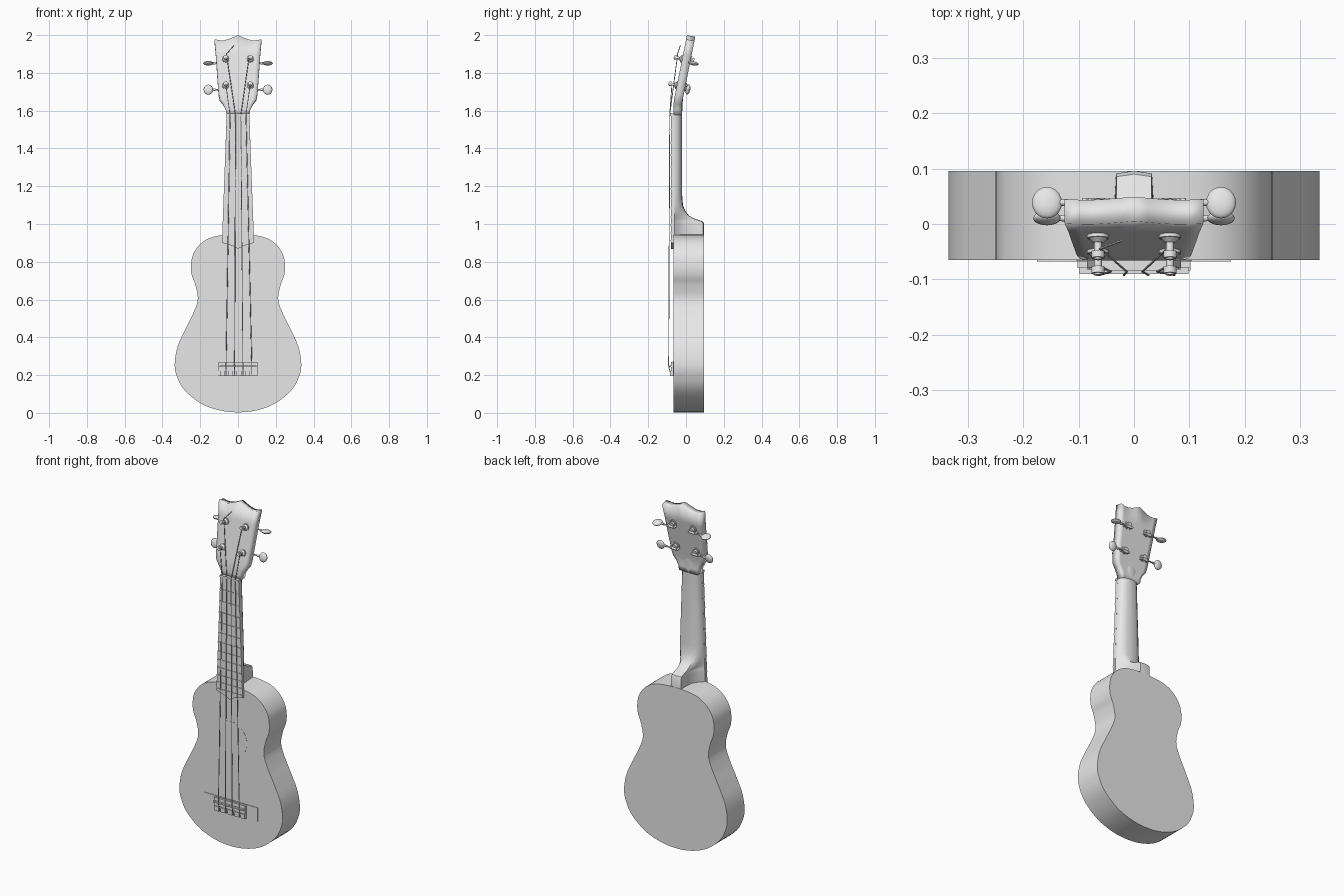
import bpy, bmesh, math
from mathutils import Vector, Matrix

if "Cube" in bpy.data.objects:
    bpy.data.objects.remove(bpy.data.objects["Cube"])

grey = bpy.data.materials.new("plain_grey")
grey.diffuse_color = (0.8, 0.8, 0.8, 1)
grey.use_nodes = True
grey.node_tree.nodes["Principled BSDF"].inputs["Base Color"].default_value = grey.diffuse_color


def finish(name, bm, smooth=True):
    bmesh.ops.recalc_face_normals(bm, faces=bm.faces[:])
    me = bpy.data.meshes.new(name)
    bm.to_mesh(me)
    bm.free()
    me.materials.append(grey)
    ob = bpy.data.objects.new(name, me)
    bpy.context.collection.objects.link(ob)
    if smooth:
        bpy.ops.object.select_all(action='DESELECT')
        ob.select_set(True)
        bpy.context.view_layer.objects.active = ob
        bpy.ops.object.shade_smooth_by_angle(angle=math.radians(35))
    return ob


def prism(name, outline, y0, y1):
    """Extrude an (x, z) outline from y0 to y1."""
    bm = bmesh.new()
    f = bm.faces.new([bm.verts.new((x, y0, z)) for x, z in outline])
    r = bmesh.ops.extrude_face_region(bm, geom=[f])
    vs = [v for v in r["geom"] if isinstance(v, bmesh.types.BMVert)]
    bmesh.ops.translate(bm, verts=vs, vec=(0, y1 - y0, 0))
    return finish(name, bm)


def box(name, x, y0, y1, z0, z1, cx=0):
    return prism(name, [(cx - x, z0), (cx + x, z0), (cx + x, z1), (cx - x, z1)], y0, y1)


def rod(bm, a, b, r, r2=None, n=12):
    """Add a cylinder or cone from a to b."""
    a, b = Vector(a), Vector(b)
    d = b - a
    m = Matrix.Translation((a + b) / 2) @ d.to_track_quat('Z', 'Y').to_matrix().to_4x4()
    bmesh.ops.create_cone(bm, cap_ends=True, segments=n, radius1=r,
                          radius2=r if r2 is None else r2, depth=d.length, matrix=m)


def spline(pts, n=6):
    """Smooth open path through the points."""
    p = [Vector(q) for q in pts]
    p = [Vector((-p[1].x, p[1].y))] + p + [Vector((-p[-2].x, p[-2].y))]
    out = []
    for a, b, c, d in zip(p, p[1:], p[2:], p[3:]):
        for i in range(n):
            t = i / n
            out.append(0.5 * (2 * b + (c - a) * t + (2 * a - 5 * b + 4 * c - d) * t * t
                              + (3 * b - a - 3 * c + d) * t ** 3))
    return out + [p[-2]]


# Body: mirrored figure-eight outline
half = spline([(0, 0.003), (0.1, 0.014), (0.2, 0.052), (0.285, 0.123), (0.324, 0.195),
               (0.335, 0.26), (0.32, 0.35), (0.28, 0.44), (0.238, 0.525), (0.213, 0.6),
               (0.225, 0.675), (0.245, 0.73), (0.249, 0.785), (0.235, 0.845),
               (0.19, 0.902), (0.12, 0.935), (0, 0.945)])
body = [(p.x, p.y) for p in half] + [(-p.x, p.y) for p in half[-2:0:-1]]
prism("body", body, -0.065, 0.096)

# Sound hole disc
prism("sound_hole", [(0.105 * math.cos(a), 0.63 + 0.105 * math.sin(a))
                     for a in (i * math.tau / 48 for i in range(48))], -0.066, -0.064)


# Fretboard with pointed lower end
def board_w(z):
    return 0.085 + (z - 0.9) * (0.06 - 0.085) / 0.675


prism("fretboard", [(0, 0.868), (0.03, 0.885), (0.085, 0.9), (0.06, 1.575),
                    (-0.06, 1.575), (-0.085, 0.9), (-0.03, 0.885)], -0.079, -0.062)
box("nut", 0.062, -0.084, -0.064, 1.573, 1.585)
for n in range(1, 13):
    z = 0.25 + 1.325 * 2 ** (-n / 12)
    box(f"fret_{n}", board_w(z), -0.082, -0.078, z - 0.003, z + 0.003)

# Neck and heel: lofted sections, (half width, depth) fractions
neck_s = [(1, 0), (0.98, 0.25), (0.88, 0.55), (0.7, 0.8), (0.42, 0.95), (0, 1)]
heel_s = [(1, 0), (0.72, 0.16), (0.47, 0.4), (0.42, 0.7), (0.39, 0.97), (0, 1)]
bm = bmesh.new()
rings = []
for z, back, k in [(0.93, 0.096, 1), (1.0, 0.096, 1), (1.012, 0.09, 1), (1.02, 0.07, 1),
                   (1.03, 0.04, 0.8), (1.045, 0.015, 0.55), (1.07, -0.004, 0.25),
                   (1.1, -0.016, 0.08), (1.15, -0.02, 0), (1.35, -0.02, 0),
                   (1.58, -0.021, 0), (1.63, -0.018, 0), (1.68, -0.016, 0)]:
    w = board_w(min(z, 1.575))
    front = -0.065 + max(0, z - 1.63) * 0.25
    right = [(w * (a[0] * (1 - k) + b[0] * k),
              front + (back - front) * (a[1] * (1 - k) + b[1] * k))
             for a, b in zip(neck_s, heel_s)]
    sec = right + [(-x, y) for x, y in right[-2::-1]]
    rings.append([bm.verts.new((x, y, z)) for x, y in sec])
for a, b in zip(rings, rings[1:]):
    for i in range(len(a)):
        j = (i + 1) % len(a)
        bm.faces.new((a[i], a[j], b[j], b[i]))
bm.faces.new(rings[0])
bm.faces.new(rings[-1])
finish("neck", bm)


# Headstock: tilted sheet with flared sides and crested top
def head_y(z):
    return max(-0.066, 0.005 - 0.2 * (2 - z))


cols = [-1, -0.8, -0.6, -0.4, -0.2, 0, 0.2, 0.4, 0.6, 0.8, 1]
crest = [0.008, 0.003, 0.002, 0.009, 0.019, 0.03]
bm = bmesh.new()
rows = []
for z, w in [(1.576, 0.06), (1.605, 0.065), (1.635, 0.08), (1.66, 0.097), (1.69, 0.103),
             (1.8, 0.111), (1.9, 0.118), (1.97, 0.125)]:
    row = []
    for i, u in enumerate(cols):
        zz = z + (crest[min(i, 10 - i)] if z > 1.95 else 0)
        row.append(bm.verts.new((u * w, head_y(zz), zz)))
    rows.append(row)
for a, b in zip(rows, rows[1:]):
    for i in range(10):
        bm.faces.new((a[i], a[i + 1], b[i + 1], b[i]))
head = finish("headstock", bm)
sol = head.modifiers.new("thickness", 'SOLIDIFY')
sol.thickness = 0.045
sol.offset = -1 if head.data.polygons[-1].normal.y < 0 else 1

# Tuners: post, collar, gear, worm shaft and button
normal = Vector((0, -0.981, 0.196))
up = Vector((0, 0.196, 0.981))
for side, label in ((-1, "left"), (1, "right")):
    for z, row in ((1.735, "lower"), (1.875, "upper")):
        base = Vector((side * 0.065, head_y(z), z))

        def at(d):
            return base + normal * d

        bm = bmesh.new()
        rod(bm, at(-0.002), at(0.006), 0.02)
        rod(bm, at(0.006), at(0.014), 0.017, 0.009)
        rod(bm, at(-0.06), at(0.045), 0.007)
        rod(bm, at(0.03), at(0.042), 0.012)
        finish(f"{row}_{label}_post", bm)

        bm = bmesh.new()
        rod(bm, at(-0.05), at(-0.044), 0.021)
        rod(bm, at(-0.064), at(-0.053), 0.015)
        c = at(-0.062) - up * 0.012
        ax = Vector((side, 0, 0))
        rod(bm, c - ax * 0.02, c + ax * 0.075, 0.004)
        rod(bm, c - ax * 0.012, c + ax * 0.018, 0.008)
        for k in (-0.017, 0.024):
            rod(bm, c + ax * k + normal * 0.018, c + ax * k - normal * 0.008, 0.005)
        rod(bm, c + ax * 0.055, c + ax * 0.07, 0.007, 0.005)
        finish(f"{row}_{label}_gear", bm)

        bm = bmesh.new()
        bmesh.ops.create_uvsphere(bm, u_segments=20, v_segments=12, radius=1)
        size = (0.027, 0.029, 0.011) if row == "upper" else (0.025, 0.012, 0.027)
        m = (Matrix.Translation(c + ax * 0.092) @ Matrix.Rotation(-0.197, 4, 'X')
             @ Matrix.Diagonal((*size, 1)))
        bmesh.ops.transform(bm, matrix=m, verts=bm.verts[:])
        finish(f"{row}_{label}_button", bm)

# Bridge: thin base plate, block, saddle and tie blocks
box("bridge_plate", 0.175, -0.068, -0.063, 0.195, 0.275)
box("bridge_block", 0.102, -0.079, -0.064, 0.222, 0.27)
box("bridge_shelf", 0.102, -0.073, -0.064, 0.195, 0.222)
box("saddle", 0.098, -0.09, -0.07, 0.243, 0.251)
for i, x in enumerate((-0.082, -0.04, 0.005, 0.05, 0.088)):
    box(f"tie_block_{i}", 0.014, -0.084, -0.066, 0.195, 0.222, x)

# Strings: tie, saddle, nut, post
for i, (xb, xn, xp, zp) in enumerate([(-0.063, -0.042, -0.065, 1.735),
                                      (-0.018, -0.013, -0.058, 1.875),
                                      (0.026, 0.015, 0.058, 1.875),
                                      (0.073, 0.042, 0.065, 1.735)]):
    end = Vector((xp, head_y(zp), zp)) + normal * 0.027
    path = [(xb, -0.078, 0.195), (xb, -0.092, 0.247), (xn, -0.086, 1.579), end]
    if i == 1:
        path += [(-0.062, -0.045, 1.9), (-0.022, -0.03, 1.945)]
    bm = bmesh.new()
    for a, b in zip(path, path[1:]):
        rod(bm, a, b, 0.0022, n=6)
    finish(f"string_{i + 1}", bm)
